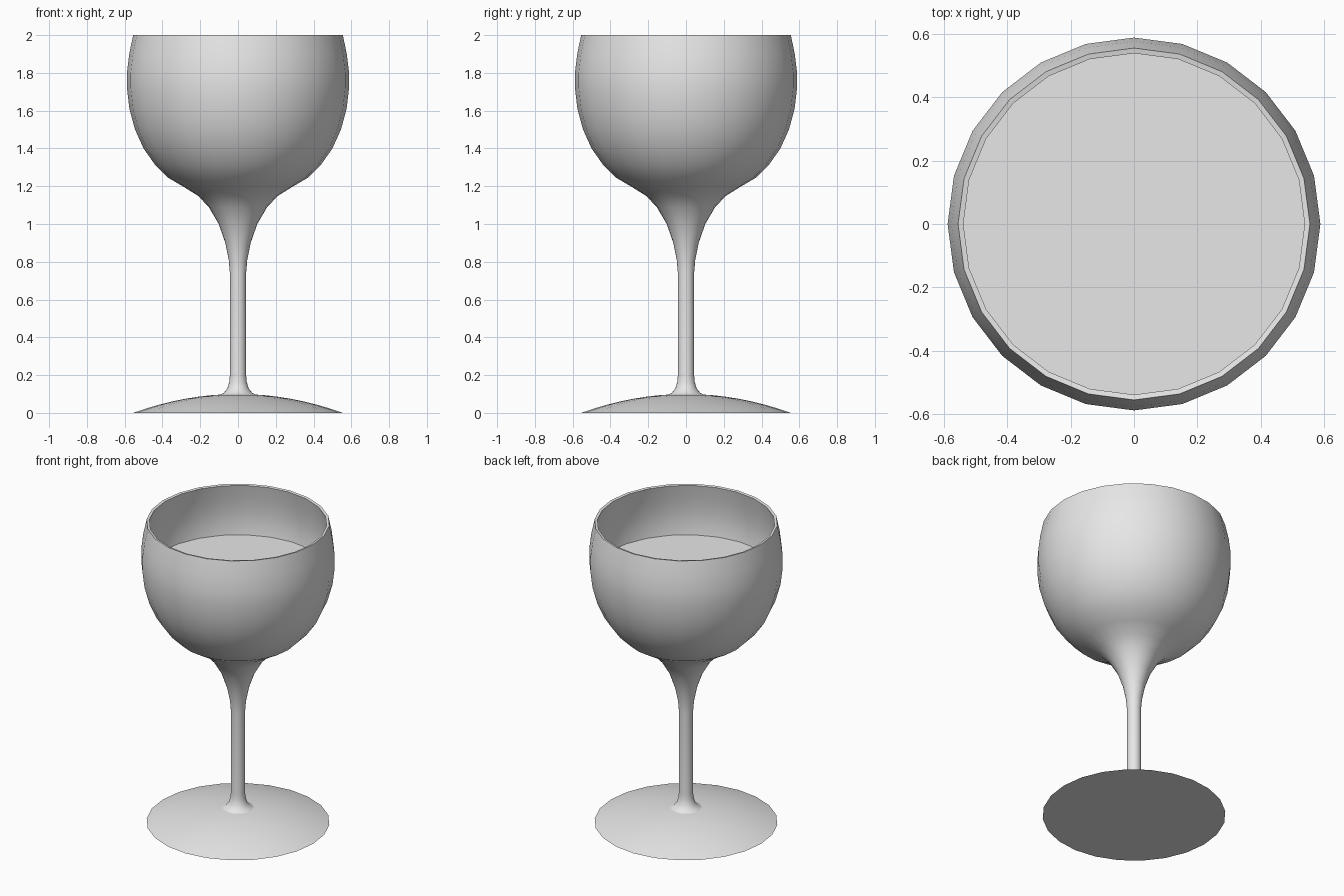
import bpy, bmesh, math

cube = bpy.data.objects.get("Cube")
if cube:
    bpy.data.objects.remove(cube, do_unlink=True)

SEGMENTS = 24
THICKNESS = 0.017

grey = bpy.data.materials.new("light_grey")
grey.use_nodes = True
grey.diffuse_color = (0.8, 0.8, 0.8, 1)
grey.node_tree.nodes["Principled BSDF"].inputs["Base Color"].default_value = (0.8, 0.8, 0.8, 1)


def lathe(name, profile):
    """Spin (radius, height) points around the z axis."""
    bm = bmesh.new()
    verts = [bm.verts.new((r, 0, z)) for r, z in profile]
    edges = [bm.edges.new(pair) for pair in zip(verts, verts[1:])]
    bmesh.ops.spin(bm, geom=verts + edges, cent=(0, 0, 0), axis=(0, 0, 1),
                   angle=math.tau, steps=SEGMENTS, use_merge=True)
    bmesh.ops.remove_doubles(bm, verts=bm.verts, dist=0.0005)
    bmesh.ops.recalc_face_normals(bm, faces=bm.faces)
    mesh = bpy.data.meshes.new(name)
    bm.to_mesh(mesh)
    bm.free()
    mesh.materials.append(grey)
    obj = bpy.data.objects.new(name, mesh)
    bpy.context.collection.objects.link(obj)
    bpy.ops.object.select_all(action="DESELECT")
    obj.select_set(True)
    bpy.context.view_layer.objects.active = obj
    bpy.ops.object.shade_smooth_by_angle(angle=math.radians(35))
    return obj


def offset_inward(points, distance):
    """Shift a profile sideways along its normal, for the inner wall."""
    result = []
    for i, (r, z) in enumerate(points):
        r0, z0 = points[max(i - 1, 0)]
        r1, z1 = points[min(i + 1, len(points) - 1)]
        length = math.hypot(r1 - r0, z1 - z0)
        result.append((r - distance * (z1 - z0) / length,
                       z + distance * (r1 - r0) / length))
    return result


# Foot: flat underneath with a shallow dome on top
FOOT_RADIUS, FOOT_HEIGHT = 0.555, 0.1
dome = [(FOOT_RADIUS * k / 8, FOOT_HEIGHT * (1 - (k / 8) ** 2)) for k in range(8, -1, -1)]
lathe("foot", [(0, 0)] + dome)

# Stem and bowl: one continuous outer wall, flared at both ends of the stem
stem = [(0.1, 0.094), (0.075, 0.106), (0.056, 0.13), (0.046, 0.165), (0.043, 0.2),
        (0.043, 0.74), (0.049, 0.81), (0.067, 0.9), (0.102, 1.0),
        (0.155, 1.09), (0.21, 1.148)]
bowl = [(0.29, 1.198), (0.37, 1.245), (0.44, 1.315), (0.5, 1.4), (0.545, 1.5),
        (0.575, 1.61), (0.588, 1.72), (0.588, 1.8), (0.576, 1.9), (0.555, 2.0)]
inner = offset_inward(bowl, THICKNESS)
lathe("stem_and_bowl", stem + bowl + inner[::-1] + [(0, 1.18)])

# Drink: flat surface filling the bowl, touching the inner wall
LEVEL = 1.655
below = [p for p in inner if p[1] < LEVEL]
wall = [(r - 0.002, z + 0.001) for r, z in below]
lathe("drink", [(0, 1.185)] + wall + [(0.564, LEVEL), (0, LEVEL)])
